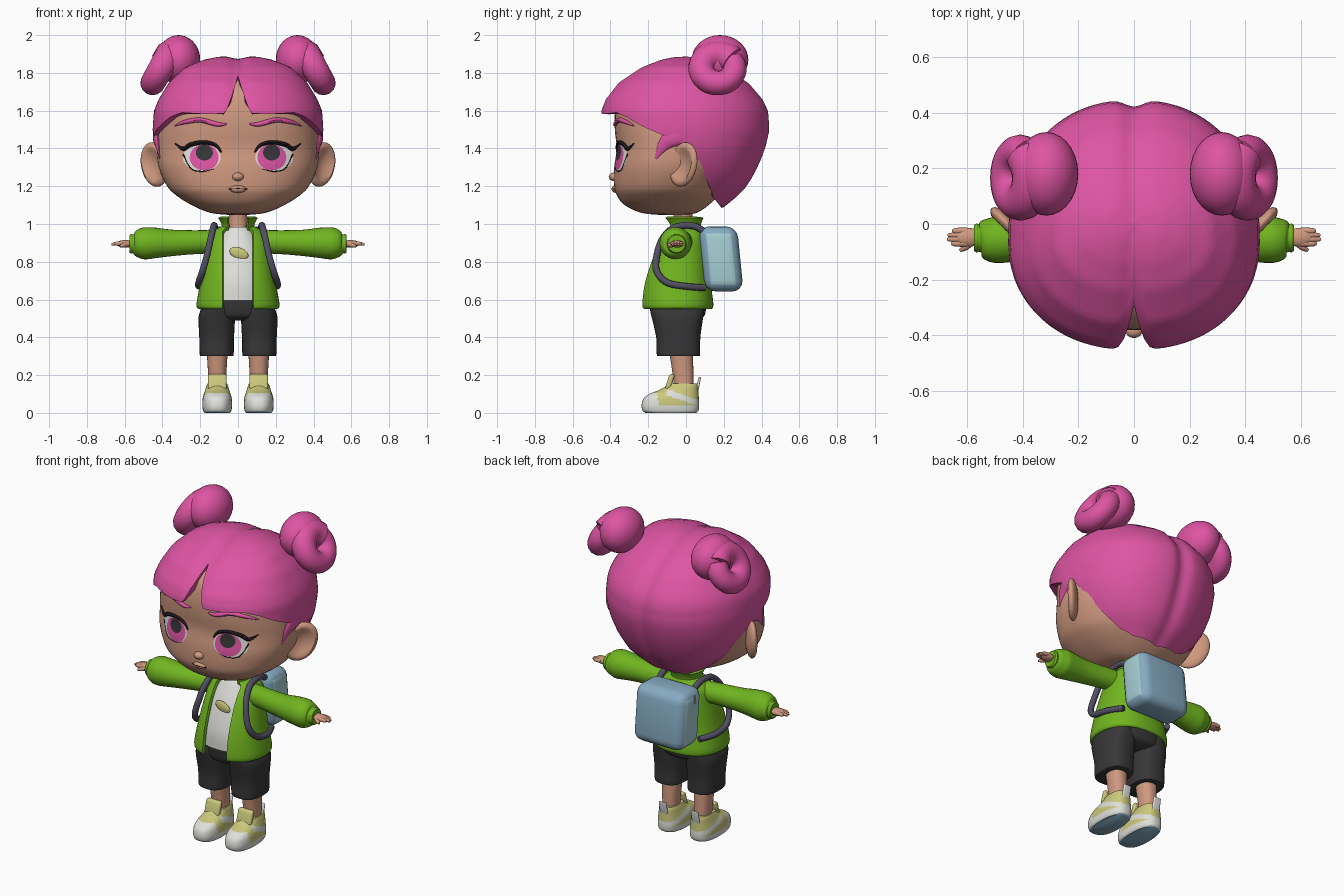
import bpy, bmesh, math
from mathutils import Vector, Matrix

if "Cube" in bpy.data.objects:
    bpy.data.objects.remove(bpy.data.objects["Cube"])


def material(name, *rgb):
    m = bpy.data.materials.new(name)
    m.use_nodes = True
    m.diffuse_color = (*rgb, 1)
    m.node_tree.nodes["Principled BSDF"].inputs["Base Color"].default_value = (*rgb, 1)
    return m


skin = material("skin", .63, .32, .215)
pink = material("hair pink", .73, .09, .365)
green = material("jacket green", .165, .46, .014)
charcoal = material("charcoal", .038, .038, .04)
white = material("off white", .74, .74, .71)
yellow = material("pale yellow", .60, .58, .20)
blue = material("bag blue", .24, .41, .54)
pale = material("pale blue", .38, .62, .66)
strap = material("strap grey", .085, .08, .125)
black = material("lash black", .012, .008, .010)


def finish(bm, name, mats, rule=None, mirror=False, thick=0, origin=None):
    """Orient, colour, mirror, thicken and shade a mesh."""
    bmesh.ops.remove_doubles(bm, verts=bm.verts, dist=.0002)
    bm.normal_update()
    o = origin or sum((v.co for v in bm.verts), Vector()) / len(bm.verts)
    if sum(f.normal.dot(f.calc_center_median() - o) * f.calc_area() for f in bm.faces) < 0:
        bmesh.ops.reverse_faces(bm, faces=bm.faces)
        bm.normal_update()
    for f in bm.faces:
        f.material_index = rule(f.calc_center_median(), f.normal) if rule else 0
    me = bpy.data.meshes.new(name)
    bm.to_mesh(me)
    bm.free()
    for m in mats:
        me.materials.append(m)
    ob = bpy.data.objects.new(name, me)
    bpy.context.collection.objects.link(ob)
    bpy.ops.object.select_all(action='DESELECT')
    ob.select_set(True)
    bpy.context.view_layer.objects.active = ob
    if mirror:
        ob.modifiers.new("mirror", 'MIRROR')
    if thick:
        ob.modifiers.new("thick", 'SOLIDIFY').thickness = thick
    for m in list(ob.modifiers):
        bpy.ops.object.modifier_apply(modifier=m.name)
    bpy.ops.object.shade_smooth_by_angle(angle=math.radians(45))


def grid(name, f, nu, nv, mats, wrap=True, caps=True, **kw):
    """Surface f(u, v) over the unit square."""
    bm = bmesh.new()
    n = nu if wrap else nu + 1
    rows = [[bm.verts.new(f(u / nu, v / nv)) for u in range(n)] for v in range(nv + 1)]
    for a, b in zip(rows, rows[1:]):
        for i in range(nu):
            j = (i + 1) % n
            bm.faces.new((a[i], a[j], b[j], b[i]))
    if wrap and caps:
        bm.faces.new(rows[0][::-1])
        bm.faces.new(rows[-1])
    finish(bm, name, mats, **kw)


def spline(rows, t):
    """Smooth point on a list of tuples, t from 0 to 1."""
    t *= len(rows) - 1
    i = min(int(t), len(rows) - 2)
    t -= i
    p = [Vector(rows[max(0, min(len(rows) - 1, i + k))]) for k in (-1, 0, 1, 2)]
    return p[1] + .5 * t * (p[2] - p[0] + t * (2*p[0] - 5*p[1] + 4*p[2] - p[3]
                            + t * (3 * (p[1] - p[2]) + p[3] - p[0])))


def at(rows, z):
    """Linear lookup by the first column."""
    z = max(rows[0][0], min(rows[-1][0], z))
    for a, b in zip(rows, rows[1:]):
        if z <= b[0]:
            return Vector(a).lerp(Vector(b), (z - a[0]) / max(b[0] - a[0], 1e-6))


def ring(row, a, p=2.3, cx=0, shift=0):
    """Point on a rounded cross-section (height, half width, front, back)."""
    z, rx, yf, yb = row
    s, c = math.sin(a), math.cos(a)
    cy = (yf + yb) / 2 + shift * (yb - yf)
    ry = cy - yf if c > 0 else yb - cy
    return Vector((cx + rx * math.copysign(abs(s) ** (2/p), s),
                   cy - ry * math.copysign(abs(c) ** (2/p), c), z))


def loft(name, rows, mats, p=2.3, cx=0, n=40, m=28, **kw):
    grid(name, lambda u, v: ring(spline(rows, v), math.tau * u, p, cx), n, m, mats, **kw)


def tube(name, pts, mat, flat=1, ref=(0, 0, 1), n=14, m=24, **kw):
    """Round or flattened tube through (x, y, z, radius) points."""
    def f(u, v):
        c = spline(pts, v)
        t = (spline(pts, min(1, v + .01)) - spline(pts, max(0, v - .01))).to_3d()
        side = t.cross(Vector(ref)).normalized()
        up = side.cross(t).normalized()
        a = math.tau * u
        return c.to_3d() + c[3] * (side * math.cos(a) + up * math.sin(a) * flat)
    grid(name, f, n, m, [mat], **kw)


def ball(name, loc, size, mat, rz=0, ry=0, dent=0, mirror=False):
    bm = bmesh.new()
    bmesh.ops.create_uvsphere(bm, u_segments=28, v_segments=18, radius=1)
    for v in bm.verts:
        r = math.hypot(v.co.x, v.co.z) / .8
        if dent and v.co.y < 0 and r < 1:
            v.co.y += dent * (1 - r * r)
    bm.transform(Matrix.Translation(loc) @ Matrix.Rotation(rz, 4, 'Z')
                 @ Matrix.Rotation(ry, 4, 'Y') @ Matrix.Diagonal((*size, 1)))
    finish(bm, name, [mat], mirror=mirror)


def box(name, loc, size, bevel, mats, lean=0, **kw):
    bm = bmesh.new()
    bmesh.ops.create_cube(bm, size=1, matrix=Matrix.Translation(loc) @ Matrix.Diagonal((*size, 1)))
    bmesh.ops.bevel(bm, geom=bm.edges[:], offset=bevel, segments=4, profile=.5, affect='EDGES')
    for v in bm.verts:
        v.co.y += lean * (v.co.z - loc[2])
    finish(bm, name, mats, **kw)


# Head
head = [(1.048, .05, -.14, .0), (1.06, .15, -.24, .06), (1.1, .245, -.325, .12),
        (1.15, .325, -.365, .17), (1.2, .375, -.38, .2), (1.3, .42, -.38, .25),
        (1.4, .43, -.367, .28), (1.5, .425, -.377, .3), (1.6, .41, -.375, .3),
        (1.7, .36, -.345, .28), (1.79, .26, -.25, .2)]
loft("head", head, [skin], p=2.35, n=64, m=44)
head_fine = [spline(head, i / 44) for i in range(45)]


def on_face(x, z, off):
    _, rx, yf, yb = at(head_fine, z)
    cy = (yf + yb) / 2
    return Vector((x, cy - (cy - yf) * (1 - min(1, abs(x) / rx) ** 2.35) ** (1 / 2.35) - off, z))


def patch(name, cx, cz, rx, up, down, off, mat):
    def f(u, v):
        s = math.sin(math.tau * u)
        return on_face(cx + rx * v * math.cos(math.tau * u), cz + v * s * (up if s > 0 else down), off)
    grid(name, f, 32, 6, [mat], caps=False, mirror=True, origin=Vector((0, 0, 1.3)))


def face_line(name, pts, mat, **kw):
    tube(name, [(*on_face(x, z, .002), r) for x, z, r in pts], mat, ref=(0, 1, 0), n=8, **kw)


ball("nose", (0, -.383, 1.25), (.03, .026, .022), skin)
ball("lips", (0, -.372, 1.185), (.045, .022, .02), skin)
tube("mouth", [(-.05, -.38, 1.185, .002), (0, -.393, 1.187, .0025), (.05, -.38, 1.185, .002)], black)
ball("ear", (.442, -.015, 1.315), (.095, .034, .122), skin, rz=.8, ry=.42, dent=1.2, mirror=True)
patch("eye_white", .192, 1.353, .1, .072, .073, .003, white)
patch("iris", .179, 1.352, .077, .07, .068, .005, pink)
patch("pupil", .178, 1.378, .045, .042, .042, .007, charcoal)
face_line("upper_lash", [(.088, 1.38, .004), (.12, 1.418, .009), (.18, 1.432, .011), (.25, 1.42, .012),
                         (.29, 1.398, .011), (.335, 1.428, .002)], black, mirror=True)
face_line("lower_lash", [(.13, 1.292, .002), (.19, 1.279, .003), (.25, 1.295, .003), (.29, 1.37, .004)],
          black, mirror=True)
face_line("eyebrow", [(.06, 1.53, .004), (.11, 1.528, .012), (.2, 1.55, .013),
                      (.28, 1.54, .011), (.335, 1.52, .003)], pink, mirror=True)

# Hair cap with a parted fringe and a long back
hair = [(1.07, .15, -.1, .17), (1.1, .21, -.13, .23), (1.2, .33, -.25, .33), (1.3, .40, -.36, .385),
        (1.4, .44, -.43, .425), (1.5, .452, -.45, .448), (1.6, .445, -.453, .44), (1.66, .42, -.43, .412),
        (1.75, .365, -.36, .335), (1.83, .28, -.24, .205), (1.87, .18, -.14, .11),
        (1.886, .1, -.07, .05), (1.892, .0, -.01, .01)]
hair_edge = [(0, 1.785), (3, 1.69), (7, 1.585), (20, 1.582), (40, 1.59), (52, 1.565), (65, 1.52),
             (85, 1.46), (97, 1.41), (103, 1.3), (109, 1.2), (118, 1.135), (135, 1.1), (180, 1.085)]


def hair_point(u, v):
    low = at(hair_edge, 180 * u)[1]
    z = 1.892 - (1.892 - low) * v ** 1.8
    q = ring(at(hair, z), math.pi * u, 2.2, shift=-.06)
    groove = math.exp(-(q.x / .045) ** 2)
    k = 1 - .055 * groove * min(1, 3 * v)
    return Vector((q.x, q.y * k, q.z - .018 * groove * (1 - v)))


grid("hair", hair_point, 90, 28, [pink], wrap=False, mirror=True, thick=.045)
tube("side_lock", [(.425, .03, 1.47, .04), (.432, -.06, 1.46, .048), (.425, -.115, 1.42, .034),
                   (.415, -.16, 1.345, .004)], pink, flat=.4, ref=(1, 0, 0), mirror=True)

# Twisted buns: a core with a tilted coil around its outer side
ball("hair_bun", (.315, .18, 1.87), (.115, .15, .13), pink, mirror=True)
coil = []
for i in range(13):
    a = math.tau * i / 12 + .6
    out, lift = .088 * math.cos(a), .088 * math.sin(a)
    coil.append((.408 - .5 * lift, .17 + out, 1.822 + .86 * lift, .07 + .007 * math.cos(a / 2)))
tube("bun_coil", coil, pink, ref=(.86, 0, .5), m=48, mirror=True)

# Neck, shirt and jacket
loft("neck", [(.94, .055, -.075, .04), (1.0, .048, -.065, .03), (1.09, .05, -.07, .04)], [skin])
loft("shirt", [(.595, .17, -.205, .1), (.7, .16, -.198, .1), (.85, .13, -.152, .08),
               (.95, .09, -.1, .07), (.985, .06, -.075, .05)], [white])
ball("shirt_patch", (.005, -.156, .845), (.052, .012, .03), yellow, ry=.35)


def open_coat(name, rows, gap, thick):
    def f(u, v):
        row = spline(rows, v)
        a0 = math.asin(min(gap / row[1], .62) ** 1.15)
        return ring(row, a0 + (math.pi - a0) * u)
    grid(name, f, 32, 24, [green], wrap=False, mirror=True, thick=thick)


open_coat("jacket", [(.55, .208, -.23, .135), (.575, .22, -.24, .145), (.7, .197, -.225, .13),
                     (.85, .172, -.175, .12), (.93, .155, -.13, .11), (.97, .12, -.1, .09),
                     (.99, .08, -.085, .08)], .082, .018)
open_coat("collar", [(.965, .085, -.09, .075), (1.0, .088, -.1, .08), (1.032, .105, -.12, .092)], .055, .015)
tube("sleeve", [(.07, -.02, .905, .06), (.17, -.03, .905, .062), (.25, -.04, .903, .064),
                (.35, -.05, .9, .07), (.44, -.055, .9, .081), (.5, -.055, .897, .084), (.54, -.05, .895, .068),
                (.555, -.05, .895, .05), (.565, -.05, .895, .052), (.575, -.05, .895, .046)],
     green, n=28, m=40, mirror=True)

# Hands
ball("palm", (.595, -.048, .895), (.05, .034, .02), skin, mirror=True)
for i, tip in enumerate((.655, .67, .668, .65)):
    y = -.07 + .015 * i
    tube(f"finger_{i + 1}", [(.6, y, .897, .012), (.64, y, .896, .011), (tip, y, .892, .006)],
         skin, mirror=True, m=10)
tube("thumb", [(.58, -.06, .893, .014), (.605, -.083, .888, .012), (.625, -.095, .882, .006)],
     skin, mirror=True, m=10)

# Shorts and legs
loft("shorts_leg", [(.3, .083, -.148, .068), (.312, .09, -.155, .075), (.4, .092, -.158, .076),
                    (.5, .096, -.18, .09), (.545, .085, -.19, .095), (.6, .072, -.19, .095)],
     [charcoal], p=2.6, cx=.113, mirror=True)
loft("shorts_hips", [(.49, .08, -.14, .06), (.52, .16, -.18, .1), (.62, .17, -.195, .11)], [charcoal], p=2.6)
loft("lower_leg", [(.1, .045, -.06, .04), (.2, .048, -.07, .04), (.33, .056, -.09, .035)],
     [skin], cx=.11, mirror=True)


# Shoes
def shoe_rule(c, n):
    if n.z < -.7 and c.z < .02:
        return 2
    stripe = c.y > -.1 and abs(c.z - .085 + .35 * (c.y + .03)) < .016
    return 0 if c.z < .036 or (c.y < -.15 and c.z < .105) or stripe else 1


loft("shoe", [(0, .068, -.215, .055), (.012, .075, -.23, .066), (.04, .079, -.235, .07),
              (.075, .077, -.225, .068), (.1, .071, -.195, .067), (.12, .064, -.145, .066),
              (.14, .058, -.11, .065), (.155, .052, -.1, .06)], [white, yellow, blue],
     p=2.5, cx=.11, n=56, m=36, rule=shoe_rule, mirror=True)
box("shoe_tongue", (.11, -.085, .165), (.1, .03, .08), .012, [yellow], lean=.3, mirror=True)
box("heel_tab", (.11, .064, .145), (.05, .014, .09), .006, [white], lean=.2, mirror=True)

# Backpack and straps
box("backpack", (0, .185, .815), (.345, .205, .345), .06, [blue, pale], lean=-.1,
    rule=lambda c, n: int(abs(n.x) > .9 and c.y < .255))
box("zip_tag", (-.172, .16, .935), (.008, .01, .05), .002, [skin])
tube("shoulder_strap", [(.12, .11, .95, .018), (.125, .04, .99, .018), (.13, -.06, .982, .018),
                        (.145, -.125, .92, .018), (.165, -.155, .83, .018), (.188, -.155, .75, .018),
                        (.208, -.1, .69, .018), (.205, .0, .67, .018), (.16, .1, .662, .018)],
     strap, ref=(1, 0, .2), n=10, m=48, mirror=True)
